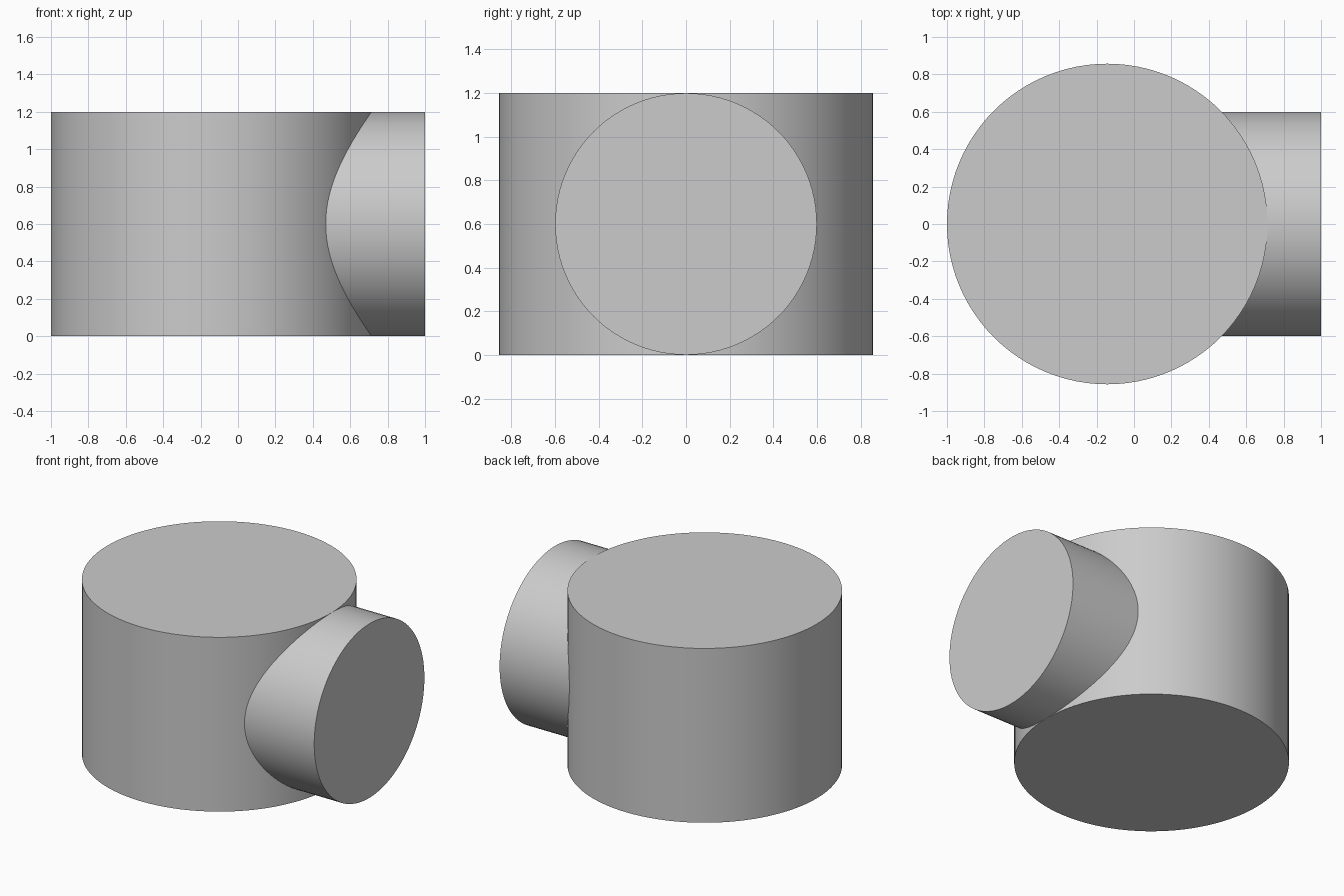
import bpy
import math

default_cube = bpy.data.objects.get("Cube")
if default_cube:
    bpy.data.objects.remove(default_cube, do_unlink=True)

BODY_RADIUS = 0.857
BODY_X = BODY_RADIUS - 1
HEIGHT = 1.2

# Single grey material
grey = bpy.data.materials.new("light_grey")
grey.use_nodes = True
colour = (0.6, 0.6, 0.6, 1)
grey.diffuse_color = colour
grey.node_tree.nodes["Principled BSDF"].inputs["Base Color"].default_value = colour


def cylinder(name, radius, depth, location, rotation=(0, 0, 0)):
    bpy.ops.mesh.primitive_cylinder_add(
        vertices=96, radius=radius, depth=depth, location=location, rotation=rotation)
    obj = bpy.context.object
    obj.name = name
    obj.data.materials.append(grey)
    bpy.ops.object.shade_smooth_by_angle(angle=math.radians(30))
    return obj


# Upright drum
cylinder("drum", BODY_RADIUS, HEIGHT, (BODY_X, 0, HEIGHT / 2))

# Horizontal stub, its inner end buried in the drum and just clear of the drum's caps
inner_x, outer_x = 0.3, 1.0
cylinder("side_stub", HEIGHT / 2 - 0.0005, outer_x - inner_x,
         ((inner_x + outer_x) / 2, 0, HEIGHT / 2), (0, math.pi / 2, 0))
